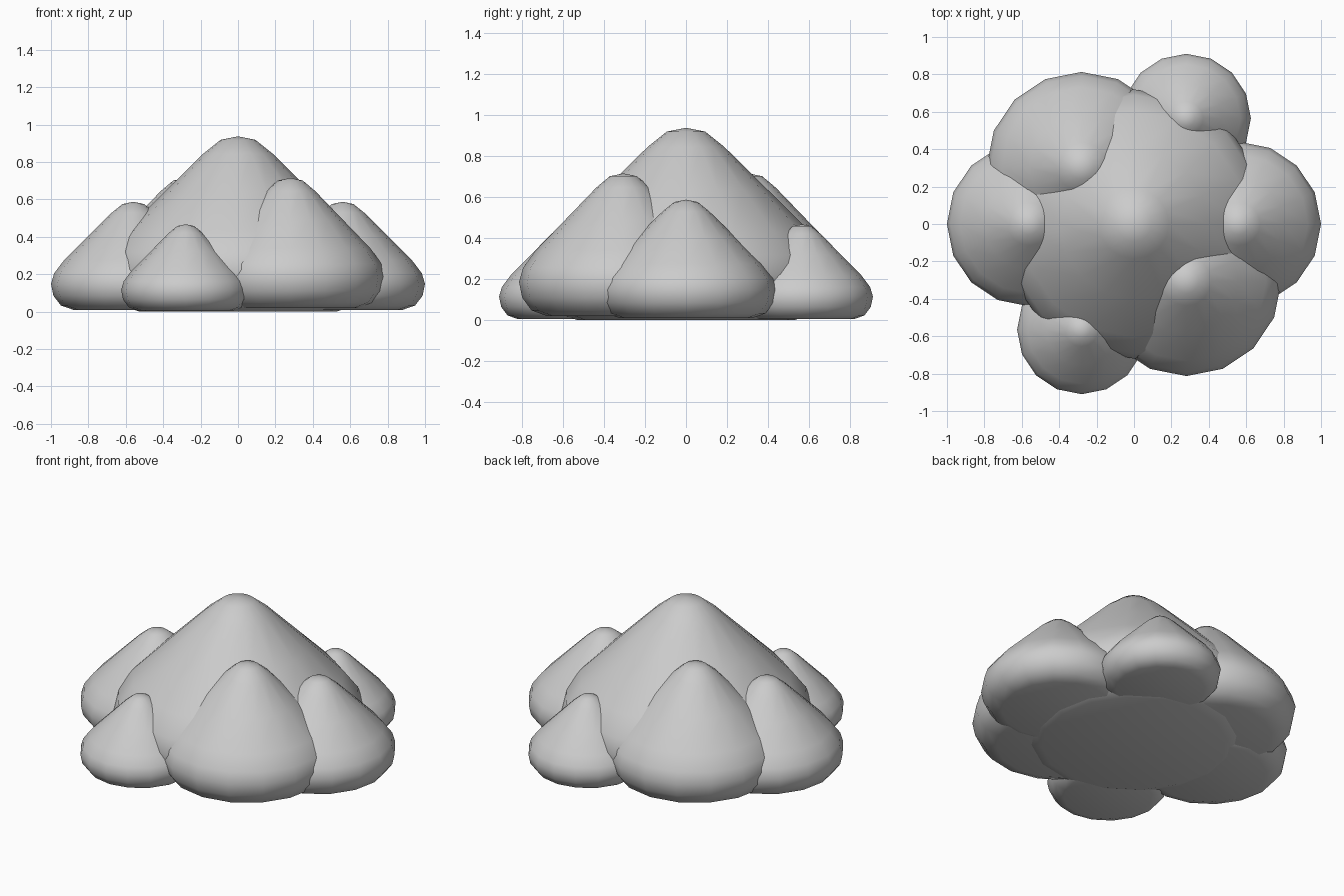
import bpy
import bmesh
from math import radians
from mathutils import Vector

cube = bpy.data.objects.get("Cube")
if cube:
    bpy.data.objects.remove(cube, do_unlink=True)

SIDES = 16
# Rounded cone outline: (share of radius, share of height)
PROFILE = [(0, 0.0), (0.73, 0.0), (0.88, 0.04), (0.97, 0.13), (1, 0.24),
           (0.96, 0.34), (0.84, 0.46), (0.55, 0.68), (0.26, 0.90),
           (0.13, 0.98), (0, 1)]

stone = bpy.data.materials.new("stone grey")
stone.use_nodes = True
stone.diffuse_color = (0.6, 0.6, 0.6, 1)
stone.node_tree.nodes["Principled BSDF"].inputs["Base Color"].default_value = (0.6, 0.6, 0.6, 1)


def mound(name, x, y, radius, base, top):
    """Lathe the outline into one smooth mound."""
    bm = bmesh.new()
    verts = [bm.verts.new((r * radius, 0, base + z * (top - base))) for r, z in PROFILE]
    edges = [bm.edges.new(pair) for pair in zip(verts, verts[1:])]
    bmesh.ops.spin(bm, geom=verts + edges, cent=(0, 0, 0), axis=(0, 0, 1),
                   angle=radians(360), steps=SIDES, use_merge=True)
    bmesh.ops.remove_doubles(bm, verts=bm.verts[:], dist=0.0005)
    bmesh.ops.recalc_face_normals(bm, faces=bm.faces[:])
    for face in bm.faces:
        face.smooth = True
    mesh = bpy.data.meshes.new(name)
    bm.to_mesh(mesh)
    bm.free()
    mesh.materials.append(stone)
    obj = bpy.data.objects.new(name, mesh)
    obj.location = Vector((x, y, 0))
    bpy.context.collection.objects.link(obj)


# Main peak, then pairs placed opposite each other around it
mound("main_peak", 0, 0, 0.72, 0, 0.937)
for side, s in (("left", 1), ("right", -1)):
    mound(side + "_side_mound", s * 0.56, 0, 0.44, 0.01, 0.587)
    mound(side + "_large_mound", s * 0.28, s * -0.305, 0.508, 0.02, 0.715)
    mound(side + "_small_mound", s * 0.28, s * 0.565, 0.345, 0.005, 0.467)
